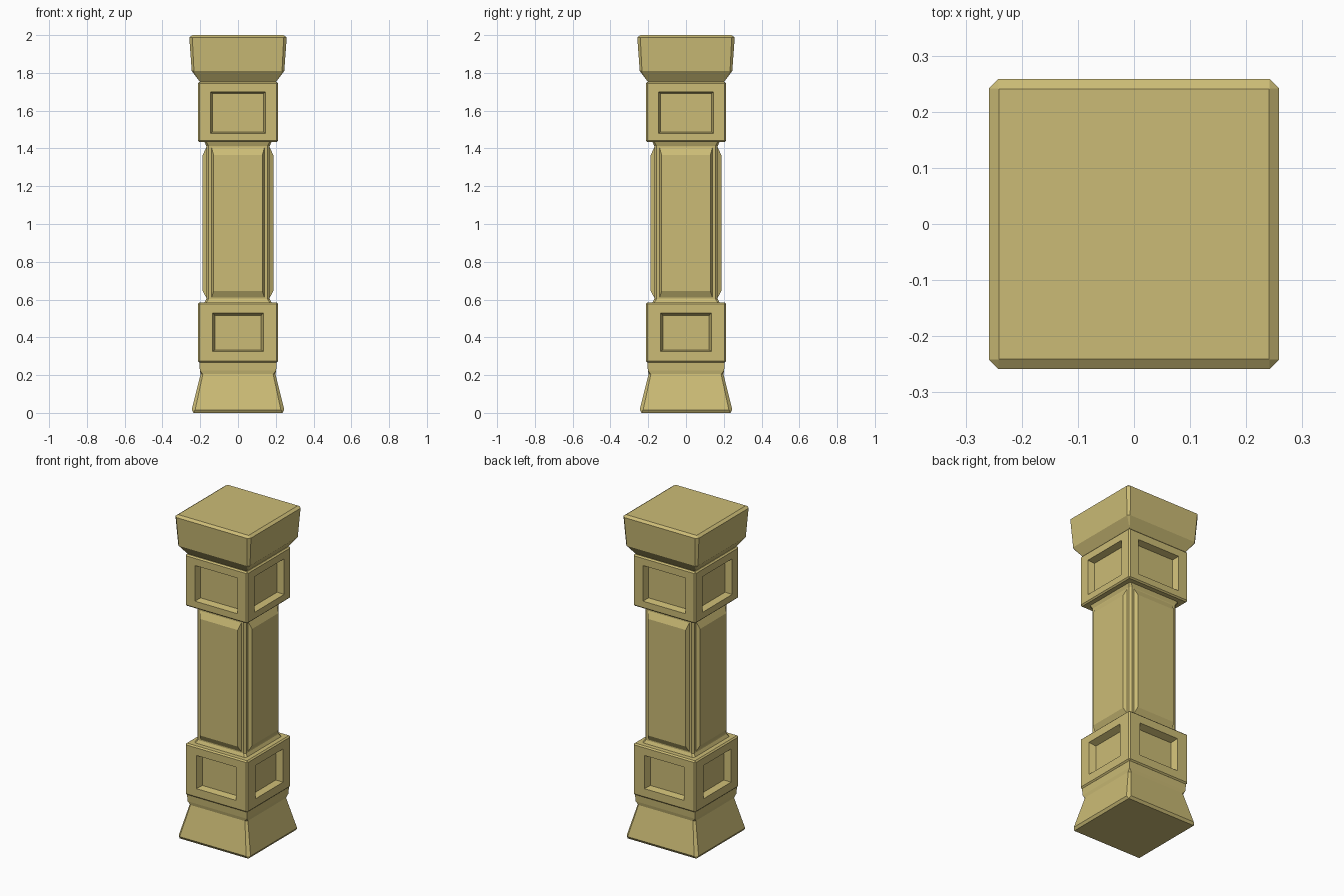
import bpy, bmesh
from mathutils import Vector

if "Cube" in bpy.data.objects:
    bpy.data.objects.remove(bpy.data.objects["Cube"])

mat = bpy.data.materials.new("sandstone")
mat.diffuse_color = (0.6, 0.5, 0.18, 1)
mat.use_nodes = True
mat.node_tree.nodes["Principled BSDF"].inputs["Base Color"].default_value = mat.diffuse_color
UP = Vector((0, 0, 1))


def loft(rings):
    """Stack square rings (half width, corner chamfer, z) into a closed solid."""
    bm = bmesh.new()
    loops = []
    for h, c, z in rings:
        k = h - c
        pts = [(k, -h), (h, -k), (h, k), (k, h), (-k, h), (-h, k), (-h, -k), (-k, -h)]
        loops.append([bm.verts.new((x, y, z)) for x, y in pts])
    for a, b in zip(loops, loops[1:]):
        for i in range(8):
            j = (i + 1) % 8
            bm.faces.new((a[i], a[j], b[j], b[i]))
    bm.faces.new(loops[0][::-1])
    bm.faces.new(loops[-1])
    bmesh.ops.remove_doubles(bm, verts=bm.verts, dist=1e-5)
    bmesh.ops.recalc_face_normals(bm, faces=bm.faces)
    return bm


def panel(bm, steps):
    """Inset the four upright sides; each step is (half width, z low, z high, distance)."""
    bm.normal_update()
    sides = [f for f in bm.faces
             if max(abs(f.normal.x), abs(f.normal.y)) > 0.999 and f.calc_area() > 0.05]
    for f in sides:
        n = f.normal.copy()
        t = UP.cross(n)
        mid = f.calc_center_median().z
        for hw, lo, hi, dist in steps:
            bmesh.ops.inset_individual(bm, faces=[f], thickness=0.005)
            for v in f.verts:
                s = 1 if v.co.dot(t) > 0 else -1
                z = hi if v.co.z > mid else lo
                v.co = n * dist + t * (s * hw) + UP * z


def finish(bm, name):
    me = bpy.data.meshes.new(name)
    bm.to_mesh(me)
    bm.free()
    me.materials.append(mat)
    ob = bpy.data.objects.new(name, me)
    bpy.context.collection.objects.link(ob)


def block(name, z0, z1, outer, inner):
    h, b = 0.213, 0.008
    bm = loft([(h - b, 0, z0), (h, b, z0 + b), (h, b, z1 - b), (h - b, 0, z1)])
    panel(bm, [(*outer, h), (*inner, h - 0.04)])
    finish(bm, name)


# flared foot with chamfered corners
finish(loft([(0.235, 0, 0), (0.245, 0.018, 0.016), (0.198, 0.012, 0.205),
             (0.202, 0, 0.225), (0.205, 0, 0.268)]), "flared_foot")

# panelled blocks
block("lower_block", 0.267, 0.585, (0.135, 0.325, 0.53), (0.122, 0.333, 0.515))
block("upper_block", 1.433, 1.752, (0.145, 1.48, 1.70), (0.134, 1.488, 1.69))

# shaft with raised panels
shaft = loft([(0.18, 0.01, 0.58), (0.168, 0.012, 0.603),
              (0.168, 0.012, 1.412), (0.178, 0.01, 1.436)])
panel(shaft, [(0.14, 0.61, 1.405, 0.168), (0.129, 0.645, 1.365, 0.187)])
finish(shaft, "shaft")

# capital
finish(loft([(0.2, 0, 1.75), (0.245, 0.012, 1.81), (0.258, 0.016, 1.988),
             (0.241, 0, 2.0)]), "capital")
